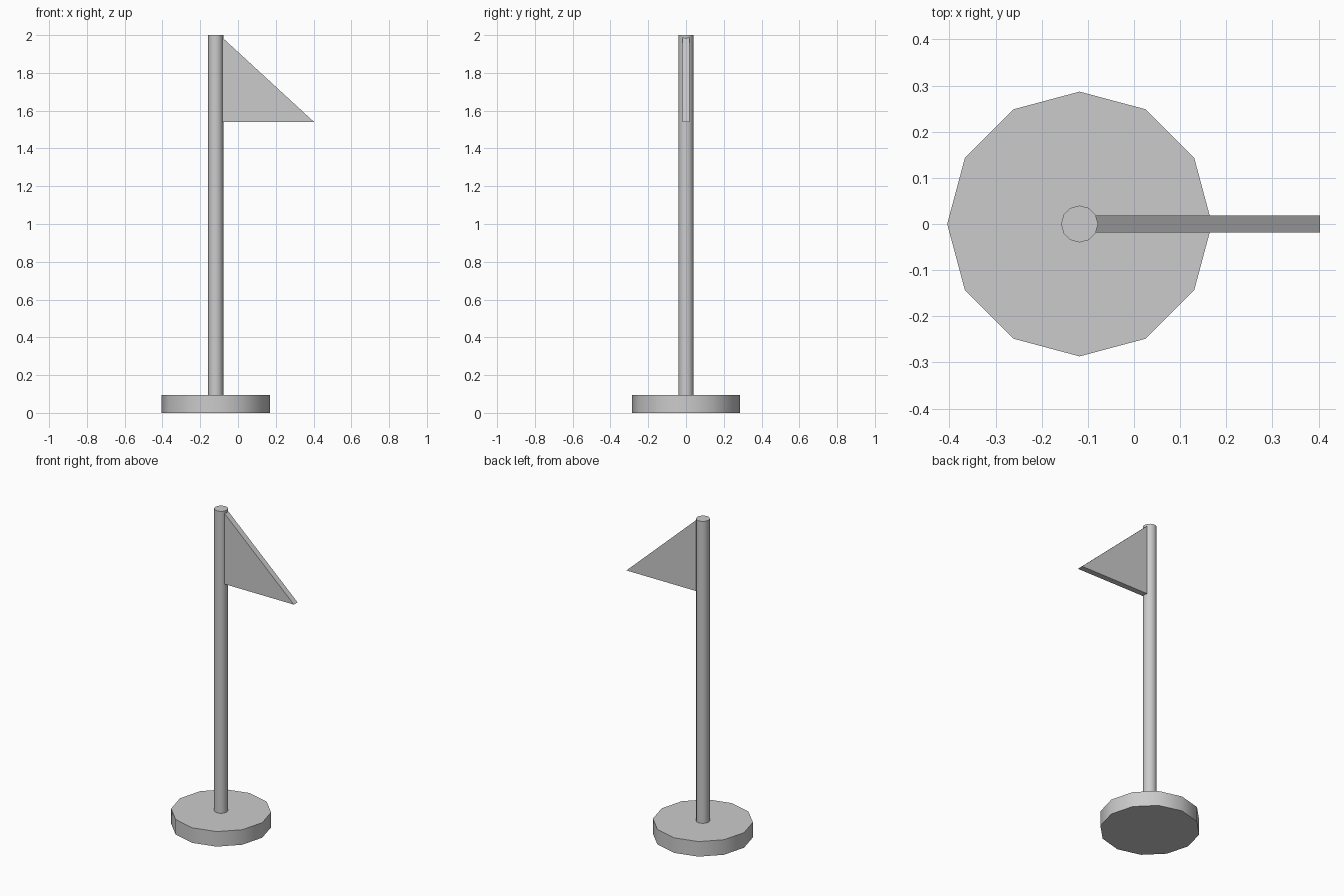
import bpy
import bmesh

cube = bpy.data.objects.get("Cube")
if cube:
    bpy.data.objects.remove(cube, do_unlink=True)

AXIS_X = -0.118
BASE_TOP = 0.095

grey = bpy.data.materials.new("light grey")
grey.use_nodes = True
colour = (0.6, 0.6, 0.6, 1)
grey.diffuse_color = colour
grey.node_tree.nodes["Principled BSDF"].inputs["Base Color"].default_value = colour


def cylinder(name, radius, bottom, top):
    """Twelve-sided upright cylinder with a vertex on the x axis."""
    bpy.ops.mesh.primitive_cylinder_add(
        vertices=12, radius=radius, depth=top - bottom,
        location=(AXIS_X, 0, (bottom + top) / 2))
    obj = bpy.context.object
    obj.name = name
    obj.data.materials.append(grey)
    bpy.ops.object.shade_smooth_by_angle(angle=0.7)
    return obj


# Round foot and pole
cylinder("base", 0.287, 0, BASE_TOP)
cylinder("pole", 0.04, BASE_TOP, 2)

# Triangular pennant, extruded from its side profile
half = 0.0185
bm = bmesh.new()
profile = [(-0.084, 1.54), (0.403, 1.54), (-0.084, 1.988)]
face = bm.faces.new([bm.verts.new((x, -half, z)) for x, z in profile])
result = bmesh.ops.extrude_face_region(bm, geom=[face])
verts = [v for v in result["geom"] if isinstance(v, bmesh.types.BMVert)]
bmesh.ops.translate(bm, verts=verts, vec=(0, 2 * half, 0))
bmesh.ops.recalc_face_normals(bm, faces=bm.faces)
mesh = bpy.data.meshes.new("flag")
bm.to_mesh(mesh)
bm.free()
mesh.materials.append(grey)
bpy.context.collection.objects.link(bpy.data.objects.new("flag", mesh))
